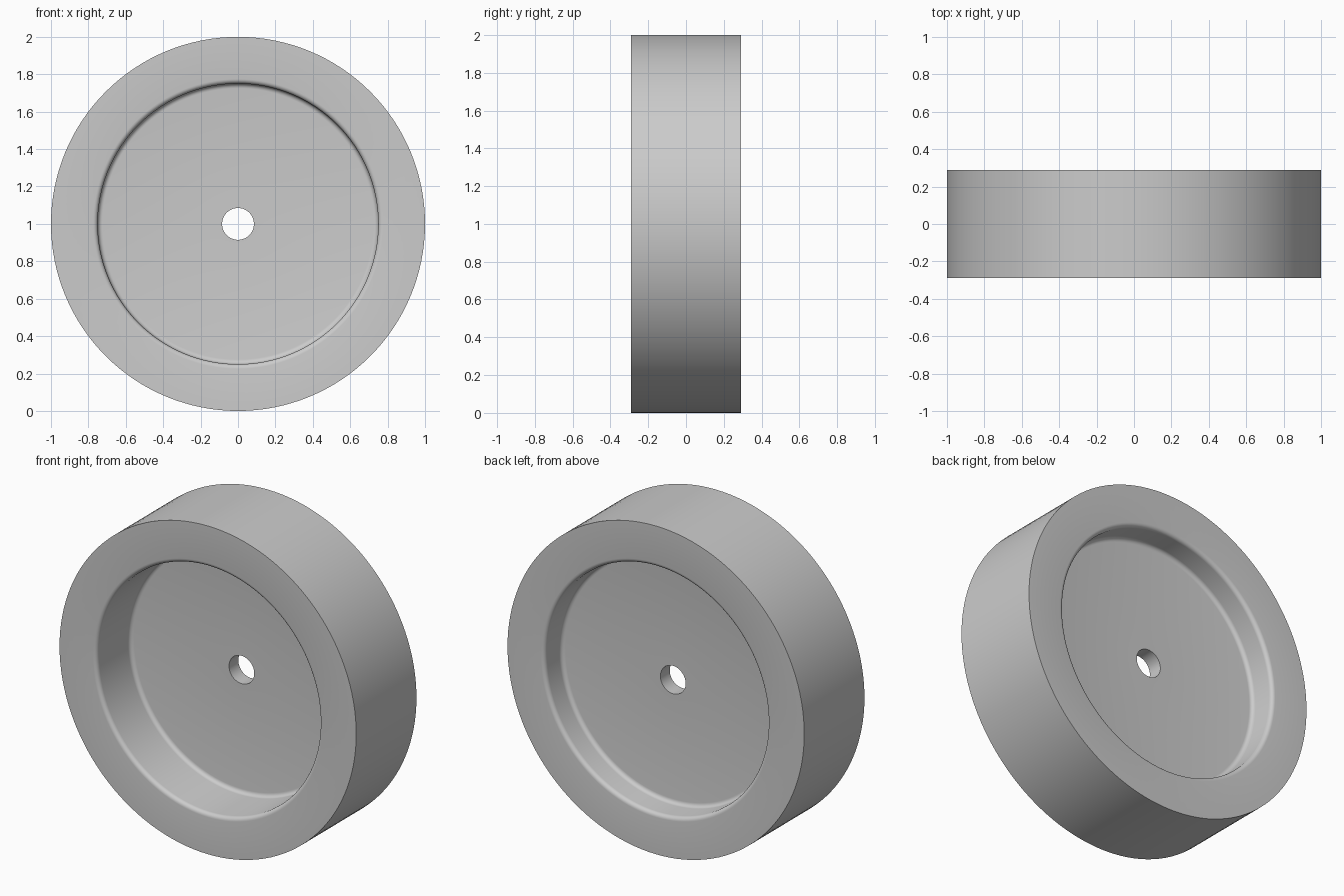
import bpy, bmesh, math
from mathutils import Vector

if "Cube" in bpy.data.objects:
    bpy.data.objects.remove(bpy.data.objects["Cube"])

SEG = 128
HALF = 0.29          # half width of the wheel
R_IN = 0.75          # recess wall radius
R_HOLE = 0.085       # axle hole radius
FRONT, BACK = 0.035, 0.125   # y of the two web faces
F = 0.025            # edge round radius


def arc(cr, cy, a0, a1, n=5):
    """Quarter round in (radius, y) space."""
    return [(cr + F * math.cos(math.radians(a0 + (a1 - a0) * i / n)),
             cy + F * math.sin(math.radians(a0 + (a1 - a0) * i / n)))
            for i in range(n + 1)]


# cross-section: front recess, outer tread, back recess
profile = [(R_HOLE, FRONT)]
profile += arc(R_IN - F, FRONT - F, 90, 0)            # floor fillet
profile += arc(R_IN + F, -HALF + F, 180, 270)         # rim round
profile += [(1.0, -HALF), (1.0, HALF)]
profile += arc(R_IN + F, HALF - F, 90, 180)
profile += arc(R_IN - F, BACK + F, 0, -90)
profile += [(R_HOLE, BACK)]

# revolve the closed section around the y axis
bm = bmesh.new()
rings = []
for i in range(SEG):
    a = 2 * math.pi * i / SEG
    rings.append([bm.verts.new(Vector((r * math.cos(a), y, 1 + r * math.sin(a))))
                  for r, y in profile])
n = len(profile)
for i in range(SEG):
    a, b = rings[i], rings[(i + 1) % SEG]
    for j in range(n):
        k = (j + 1) % n
        bm.faces.new((a[j], a[k], b[k], b[j]))
bmesh.ops.recalc_face_normals(bm, faces=bm.faces)

mesh = bpy.data.meshes.new("wheel")
bm.to_mesh(mesh)
bm.free()
wheel = bpy.data.objects.new("wheel", mesh)
bpy.context.collection.objects.link(wheel)

# plain grey material
mat = bpy.data.materials.new("light grey")
mat.diffuse_color = (0.6, 0.6, 0.6, 1)
mat.use_nodes = True
mat.node_tree.nodes["Principled BSDF"].inputs["Base Color"].default_value = mat.diffuse_color
mesh.materials.append(mat)

# smooth shading with sharp rims
bpy.context.view_layer.objects.active = wheel
wheel.select_set(True)
bpy.ops.object.shade_smooth_by_angle(angle=math.radians(30))
